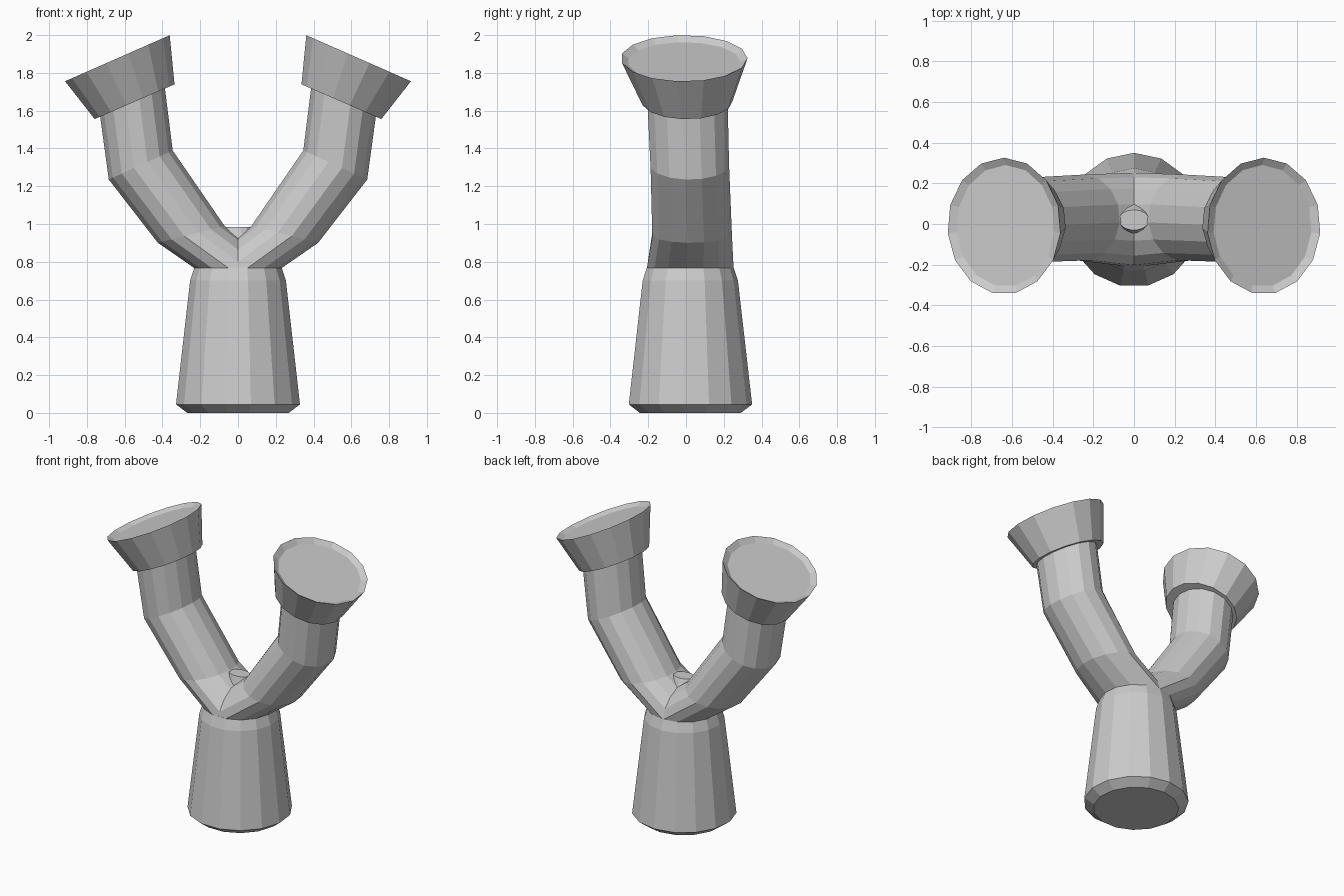
import bpy, bmesh, math
from mathutils import Vector

SIDES = 15

cube = bpy.data.objects.get("Cube")
if cube:
    bpy.data.objects.remove(cube, do_unlink=True)

grey = bpy.data.materials.new("plain_grey")
grey.use_nodes = True
grey.diffuse_color = (0.6, 0.6, 0.6, 1)
grey.node_tree.nodes["Principled BSDF"].inputs["Base Color"].default_value = grey.diffuse_color


def loft(name, rings, side=1):
    """Skin rings given as (inner x, inner z, outer x, outer z, centre y, y radius)."""
    bm = bmesh.new()
    loops = []
    for ix, iz, ox, oz, cy, ry in rings:
        inner, outer = Vector((ix * side, cy, iz)), Vector((ox * side, cy, oz))
        mid, half = (inner + outer) / 2, (outer - inner) / 2
        loop = []
        for i in range(SIDES):
            a = 2 * math.pi * i / SIDES
            loop.append(bm.verts.new(mid + half * math.sin(a) + Vector((0, ry * math.cos(a), 0))))
        loops.append(loop)
    for low, high in zip(loops, loops[1:]):
        for i in range(SIDES):
            j = (i + 1) % SIDES
            bm.faces.new((low[i], low[j], high[j], high[i]))
    bm.faces.new(loops[0])
    bm.faces.new(loops[-1])
    bmesh.ops.recalc_face_normals(bm, faces=bm.faces)
    mesh = bpy.data.meshes.new(name)
    bm.to_mesh(mesh)
    bm.free()
    mesh.materials.append(grey)
    obj = bpy.data.objects.new(name, mesh)
    bpy.context.collection.objects.link(obj)
    return obj


# Tapered handle with chamfered ends
loft("handle", [(-r, z, r, z, 0.02, r) for r, z in
                ((0.27, 0), (0.33, 0.045), (0.255, 0.7), (0.232, 0.77))])

for label, side in (("left", 1), ("right", -1)):
    # Bent fork arm, rising from the whole handle top into the cup
    loft(label + "_arm", [
        (-0.23, 0.765, 0.23, 0.765, 0.02, 0.232),
        (0.07, 0.99, 0.425, 0.9, 0.03, 0.213),
        (0.345, 1.39, 0.685, 1.235, 0.018, 0.21),
        (0.39, 1.75, 0.735, 1.6, 0.005, 0.215)], side)
    # Flared end cup with a shallow recessed face
    loft(label + "_cup", [
        (0.335, 1.74, 0.76, 1.555, 0.005, 0.24),
        (0.36, 2.0, 0.917, 1.755, -0.01, 0.336),
        (0.39, 1.963, 0.873, 1.751, -0.01, 0.3)], side)

# Small saddle filling the crotch between the arms
loft("crotch_web", [(-0.1, 0.88, 0.1, 0.88, 0.03, 0.09),
                    (-0.075, 0.985, 0.075, 0.985, 0.02, 0.05)])
